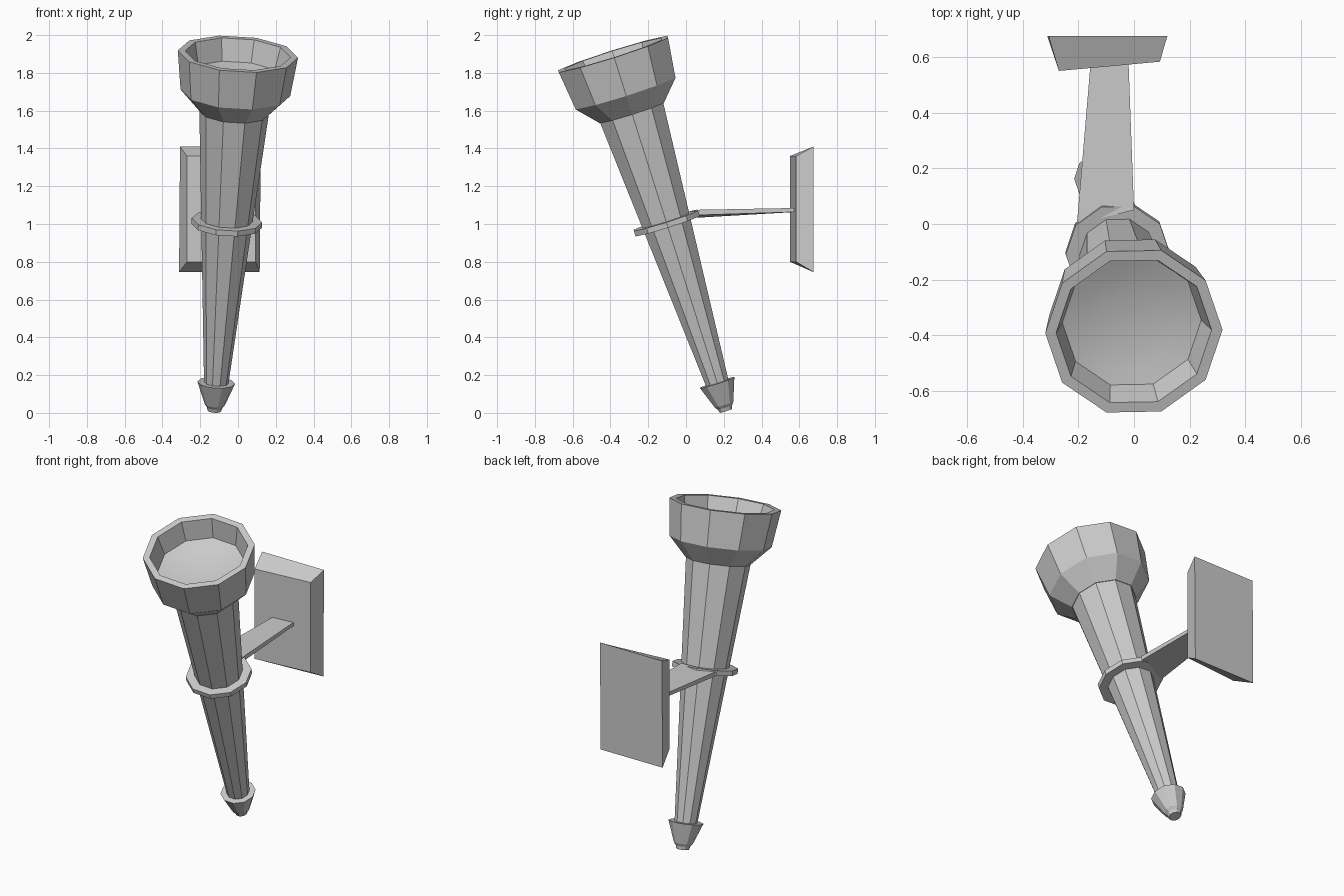
import bpy
from math import cos, sin, pi
from mathutils import Matrix, Vector

if "Cube" in bpy.data.objects:
    bpy.data.objects.remove(bpy.data.objects["Cube"])

SIDES = 10
BASE = Vector((-0.125, 0.212, 0.011))
TOP = Vector((0.0, -0.388, 1.906))

# Torch frame: local z runs from the tip to the rim
W = (TOP - BASE).normalized()
V = W.cross(Vector((1, 0, 0))).normalized()
U = V.cross(W)
FRAME = Matrix.Translation(BASE) @ Matrix((U, V, W)).transposed().to_4x4()


def add_mesh(name, verts, faces, smooth=False):
    mesh = bpy.data.meshes.new(name)
    mesh.from_pydata(verts, [], faces)
    mesh.polygons.foreach_set("use_smooth", [smooth] * len(faces))
    obj = bpy.data.objects.new(name, mesh)
    bpy.context.collection.objects.link(obj)
    return obj


def turned(name, profile, cap_start=True, cap_end=True, smooth=False):
    """Ten-sided turned part from (height, radius) pairs."""
    verts, faces = [], []
    for h, r in profile:
        for k in range(SIDES):
            a = 2 * pi * k / SIDES
            verts.append(FRAME @ Vector((r * cos(a), r * sin(a), h)))
    for i in range(len(profile) - 1):
        for k in range(SIDES):
            n = (k + 1) % SIDES
            a, b = i * SIDES, (i + 1) * SIDES
            faces.append((a + k, a + n, b + n, b + k))
    if cap_start:
        faces.append(tuple(reversed(range(SIDES))))
    if cap_end:
        last = (len(profile) - 1) * SIDES
        faces.append(tuple(range(last, last + SIDES)))
    return add_mesh(name, verts, faces, smooth)


def loft(name, a, b):
    """Solid between two matching four-point outlines."""
    faces = [(3, 2, 1, 0), (4, 5, 6, 7)]
    faces += [(k, (k + 1) % 4, (k + 1) % 4 + 4, k + 4) for k in range(4)]
    return add_mesh(name, a + b, faces)


# Torch body
turned("shaft", [(0.12, 0.062), (1.67, 0.185)])
turned("pommel", [(0, 0.036), (0.02, 0.042), (0.035, 0.054), (0.157, 0.1)])
turned("collar", [(1.03, 0.187), (1.06, 0.187)])
turned("cup", [(1.66, 0.187), (1.77, 0.291), (1.985, 0.319),
               (1.985, 0.28), (1.865, 0.25)], cap_end=False)

# Softly dished cup floor
turned("cup_floor", [(1.865, 0.25), (1.847, 0.18), (1.836, 0.1), (1.832, 0.02)],
       cap_start=False, smooth=True)

# Flat tapering arm from collar to wall plate
loft("bracket_arm",
     [(-0.205, 0.0, 1.03), (0.0, 0.05, 1.047), (0.0, 0.05, 1.075), (-0.205, 0.0, 1.057)],
     [(-0.155, 0.59, 1.064), (-0.02, 0.59, 1.064), (-0.02, 0.59, 1.085), (-0.155, 0.59, 1.085)])

# Wall plate with sloped edges
loft("wall_plate",
     [(-0.27, 0.55, 0.80), (0.093, 0.583, 0.80), (0.093, 0.583, 1.36), (-0.27, 0.55, 1.36)],
     [(-0.312, 0.676, 0.745), (0.115, 0.676, 0.745), (0.12, 0.676, 1.41), (-0.307, 0.676, 1.41)])

# Consistent outward normals for the solid parts
import bmesh
for obj in bpy.context.collection.objects:
    if obj.name == "cup_floor":
        flip = True
    else:
        flip = False
    bm = bmesh.new()
    bm.from_mesh(obj.data)
    if not flip:
        bmesh.ops.recalc_face_normals(bm, faces=bm.faces)
    else:
        up = [f for f in bm.faces if f.normal.dot(W) < 0]
        bmesh.ops.reverse_faces(bm, faces=up)
    bm.to_mesh(obj.data)
    bm.free()
